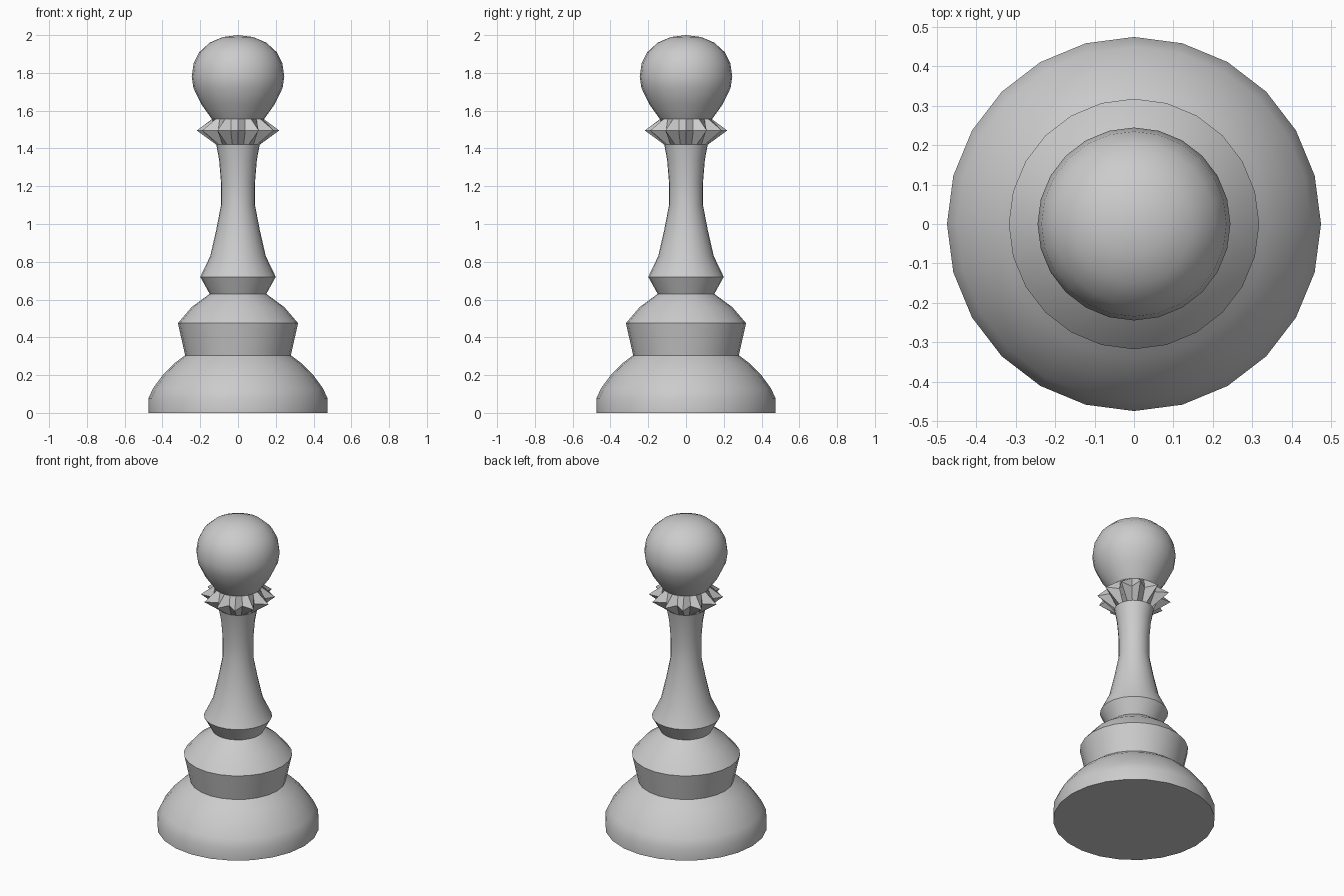
import bpy, bmesh
from math import sin, cos, pi, radians

cube = bpy.data.objects.get("Cube")
if cube:
    bpy.data.objects.remove(cube)

SIDES = 24

grey = bpy.data.materials.new("plain grey")
grey.use_nodes = True
grey.diffuse_color = (0.6, 0.6, 0.6, 1)
grey.node_tree.nodes["Principled BSDF"].inputs["Base Color"].default_value = (0.6, 0.6, 0.6, 1)


def lathe(name, profile, tooth_ring=None, tooth_scale=1.0, smooth=True):
    """Turn (radius, height) points; odd columns of tooth_ring are pulled in."""
    bm = bmesh.new()
    rings = []
    for k, (r, z) in enumerate(profile):
        if r == 0:
            rings.append([bm.verts.new((0, 0, z))] * SIDES)
            continue
        ring = []
        for i in range(SIDES):
            a = 2 * pi * i / SIDES
            s = r * tooth_scale if k == tooth_ring and i % 2 else r
            ring.append(bm.verts.new((s * cos(a), s * sin(a), z)))
        rings.append(ring)
    for low, high in zip(rings, rings[1:]):
        for i in range(SIDES):
            j = (i + 1) % SIDES
            corners = [low[i], low[j], high[j], high[i]]
            bm.faces.new(list(dict.fromkeys(corners)))
    # Close the open ends
    if profile[0][0]:
        bm.faces.new(rings[0][::-1])
    if profile[-1][0]:
        bm.faces.new(rings[-1])
    mesh = bpy.data.meshes.new(name)
    bm.to_mesh(mesh)
    bm.free()
    mesh.materials.append(grey)
    obj = bpy.data.objects.new(name, mesh)
    bpy.context.collection.objects.link(obj)
    if smooth:
        bpy.ops.object.select_all(action="DESELECT")
        obj.select_set(True)
        bpy.context.view_layer.objects.active = obj
        bpy.ops.object.shade_smooth_by_angle(angle=radians(35))
    return obj


# Foot, from the floor to the first step
lathe("base", [(.475, 0), (.475, .075), (.45, .13), (.395, .205), (.34, .26), (.28, .305)])
# Flared step with a domed top
lathe("step", [(.28, .305), (.318, .475), (.245, .56), (.15, .63)])
# Waisted stem above its ring
lathe("stem", [(.15, .63), (.2, .72), (.147, .83), (.115, .97), (.09, 1.1),
               (.09, 1.22), (.1, 1.34), (.115, 1.42)])
# Toothed collar
lathe("collar", [(.115, 1.42), (.218, 1.495), (.138, 1.555)], 1, .68, smooth=False)
# Round head
lathe("head", [(.138, 1.555), (.195, 1.635), (.236, 1.72), (.245, 1.78), (.235, 1.85),
               (.205, 1.91), (.15, 1.96), (.08, 1.99), (0, 2)])
